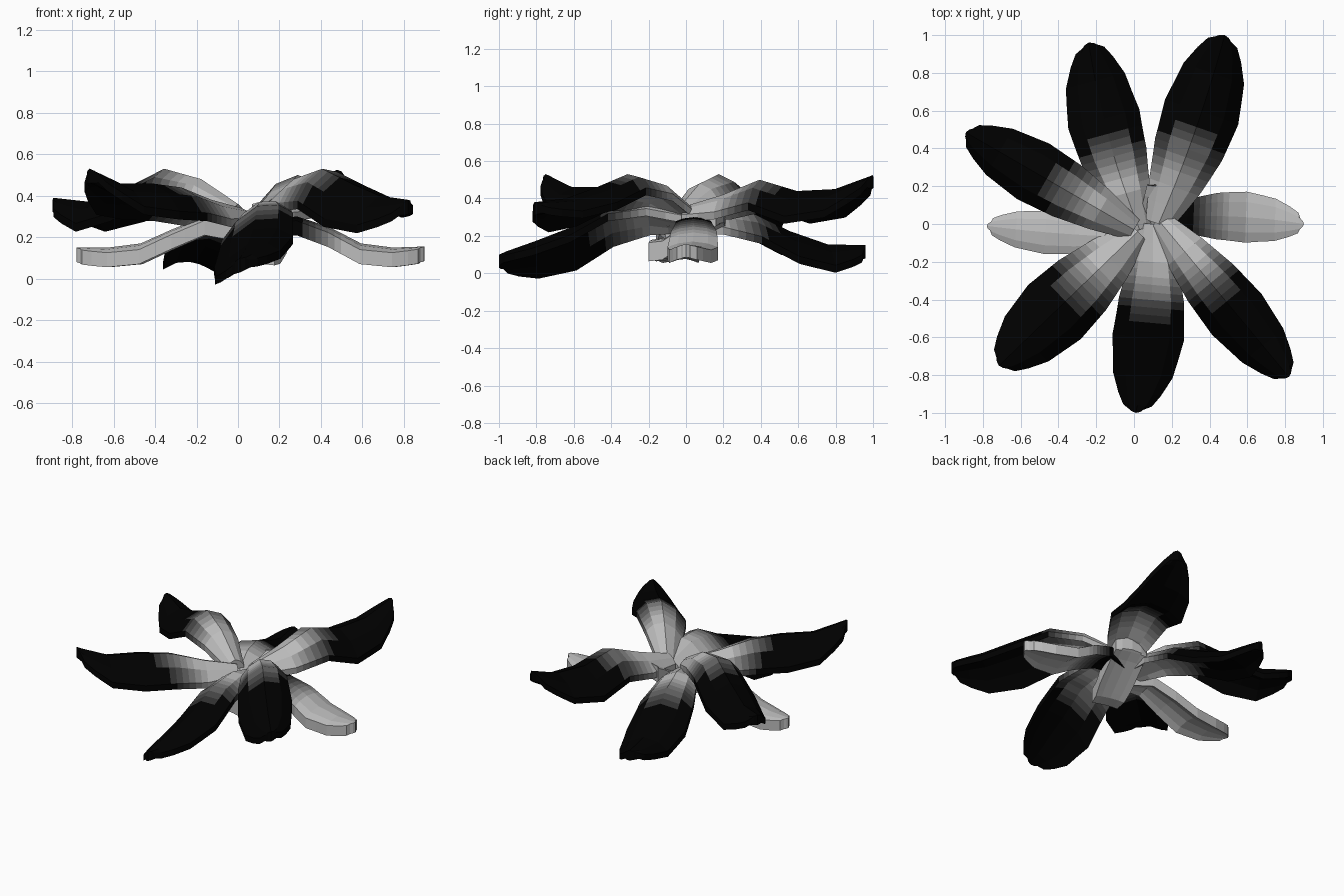
import bpy, bmesh
from mathutils import Vector

if "Cube" in bpy.data.objects:
    bpy.data.objects.remove(bpy.data.objects["Cube"])

# Grey-to-black shades used as bands along each leaf
SHADES = []
for i, v in enumerate((0.5, 0.38, 0.27, 0.18, 0.11, 0.06, 0.03, 0.0)):
    m = bpy.data.materials.new("leaf_shade_%d" % i)
    m.diffuse_color = (v, v, v, 1)
    m.use_nodes = True
    m.node_tree.nodes["Principled BSDF"].inputs["Base Color"].default_value = m.diffuse_color
    SHADES.append(m)

STATIONS = [0, .1] + [.2 + .04 * i for i in range(11)] + [.7, .8, .9, .96, 1]
WIDTH_T = [0, .2, .4, .6, .8, .94, 1]
WIDTH_V = [.35, .68, .91, 1, .83, .5, .2]
STEM_V = [.8, .9, 1, 1, 1, 1, 1]
HEIGHT_T = [0, .2, .4, .6, .8, 1]


def lerp_table(t, ts, vs):
    for i in range(len(ts) - 1):
        if t <= ts[i + 1]:
            k = (t - ts[i]) / (ts[i + 1] - ts[i])
            return vs[i] * (1 - k) + vs[i + 1] * k
    return vs[-1]


def band(x):
    return min(7, max(0, round(7 * x)))


def dark_outside(t, edge):
    return band((t + .09 * edge - .25) / .3)


def dark_inside(t, edge):
    return band((.5 - t) / .3)


def all_grey(t, edge):
    return 0


def leaf(name, base, tip, half, bend, droop, roll, heights, shade,
         thick=.07, rim=.04, widths=WIDTH_V):
    """Thick arched blade with a raised midrib, swept from base to tip."""
    a, b = Vector(base), Vector(tip)
    d = (b - a).normalized()
    side = Vector((-d.y, d.x))
    bm = bmesh.new()
    rings = []
    for t in STATIONS:
        rel = lerp_table(t, WIDTH_T, widths)
        w = half * rel
        c = a.lerp(b, t) + side * bend * 4 * t * (1 - t)
        mid = lerp_table(t, HEIGHT_T, heights)
        top, low = [], []
        for s, f in ((-1, 1), (-.6, .35), (0, 0), (.6, .35), (1, 1)):
            p = c + side * w * s - d * (.02 * s * s if t == 1 else 0)
            z = mid - droop * rel * f + roll * rel * s
            top.append(bm.verts.new((p.x, p.y, z)))
            low.append(bm.verts.new((p.x, p.y, z - thick - (rim - thick) * f)))
        rings.append(top + low[::-1])
    n = len(rings[0])
    edge = (1, 0, 0, 1, 1.5, 1, 0, 0, 1, 1.5)
    for i in range(len(rings) - 1):
        t = (STATIONS[i] + STATIONS[i + 1]) / 2
        for j in range(n):
            f = bm.faces.new((rings[i][j], rings[i][(j + 1) % n],
                              rings[i + 1][(j + 1) % n], rings[i + 1][j]))
            f.material_index = shade(t, edge[j])
    for r, t in ((rings[0], 0), (rings[-1], 1)):
        for j in range(4):
            f = bm.faces.new((r[j], r[j + 1], r[n - 2 - j], r[n - 1 - j]))
            f.material_index = shade(t, 0)
    bmesh.ops.recalc_face_normals(bm, faces=bm.faces)
    me = bpy.data.meshes.new(name)
    bm.to_mesh(me)
    bm.free()
    for m in SHADES:
        me.materials.append(m)
    ob = bpy.data.objects.new(name, me)
    bpy.context.collection.objects.link(ob)


# Dark raised leaves
leaf("leaf_back_right", (.13, .0), (.48, 1), .205, -.02, .135, 0,
     (.36, .42, .50, .44, .45, .525), dark_outside)
leaf("leaf_back_left", (-.0, -.03), (-.89, .485), .17, 0, .125, 0,
     (.36, .48, .53, .44, .37, .39), dark_outside)
leaf("leaf_front_left", (.02, -.04), (-.715, -.75), .2, 0, .135, 0,
     (.34, .38, .44, .46, .46, .53), dark_outside)
leaf("leaf_front_right", (.13, .02), (.82, -.81), .17, 0, .125, .045,
     (.35, .48, .53, .46, .40, .38), dark_outside)
# Dark drooping leaves
leaf("leaf_back", (.03, -.03), (-.24, .96), .195, .03, .11, .025,
     (.29, .34, .32, .225, .155, .15), dark_outside)
leaf("leaf_front", (.1, -.0), (.01, -1), .19, .03, .11, .075,
     (.32, .37, .35, .24, .165, .10), dark_outside)
# Small pale side leaves
leaf("leaf_right", (.13, .03), (.9, .0), .135, .025, .03, 0,
     (.28, .30, .25, .17, .15, .155), dark_inside, rim=.07)
leaf("leaf_left", (.0, -.07), (-.78, -.01), .115, .01, .03, 0,
     (.26, .30, .24, .17, .15, .15), all_grey, rim=.07)
# Pale stem dipping below the centre, carrying the back right leaf
leaf("leaf_stem", (.09, -.18), (.18, .2), .11, 0, .02, 0,
     (.18, .19, .24, .29, .34, .38), all_grey, thick=.11, rim=.1,
     widths=STEM_V)
